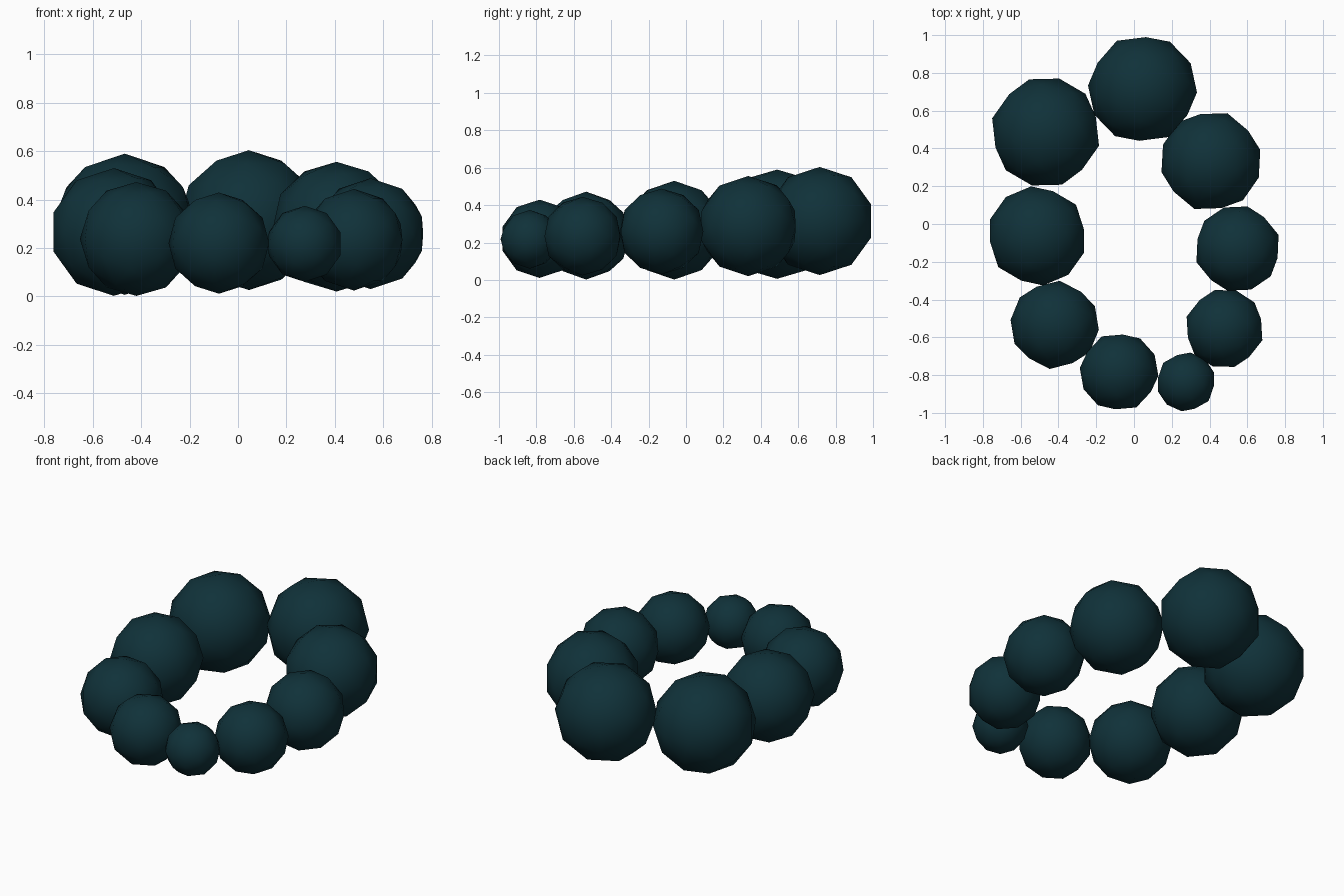
import bpy, math

# one dark teal colour for all beads
mat = bpy.data.materials.new("dark teal")
mat.diffuse_color = (0.005, 0.031, 0.041, 1)

# beads around the ring: x, y, z, radius
beads = [
    (0.045, 0.715, 0.315, 0.289), (-0.468, 0.487, 0.298, 0.292),
    (-0.513, -0.063, 0.266, 0.264), (-0.42, -0.534, 0.237, 0.235),
    (-0.079, -0.783, 0.22, 0.209), (0.275, -0.836, 0.217, 0.157),
    (0.479, -0.553, 0.234, 0.21), (0.548, -0.13, 0.259, 0.229),
    (0.407, 0.333, 0.288, 0.268),
]

for i, (x, y, z, r) in enumerate(beads):
    # coarse ball, smooth shaded, turned to follow the ring
    bpy.ops.mesh.primitive_ico_sphere_add(
        subdivisions=2, radius=r, location=(x, y, z),
        rotation=(math.pi / 2, 0, math.atan2(y, x)))
    bead = bpy.context.object
    bead.name = f"bead_{i + 1}"
    bead.data.materials.append(mat)
    bpy.ops.object.shade_smooth()
